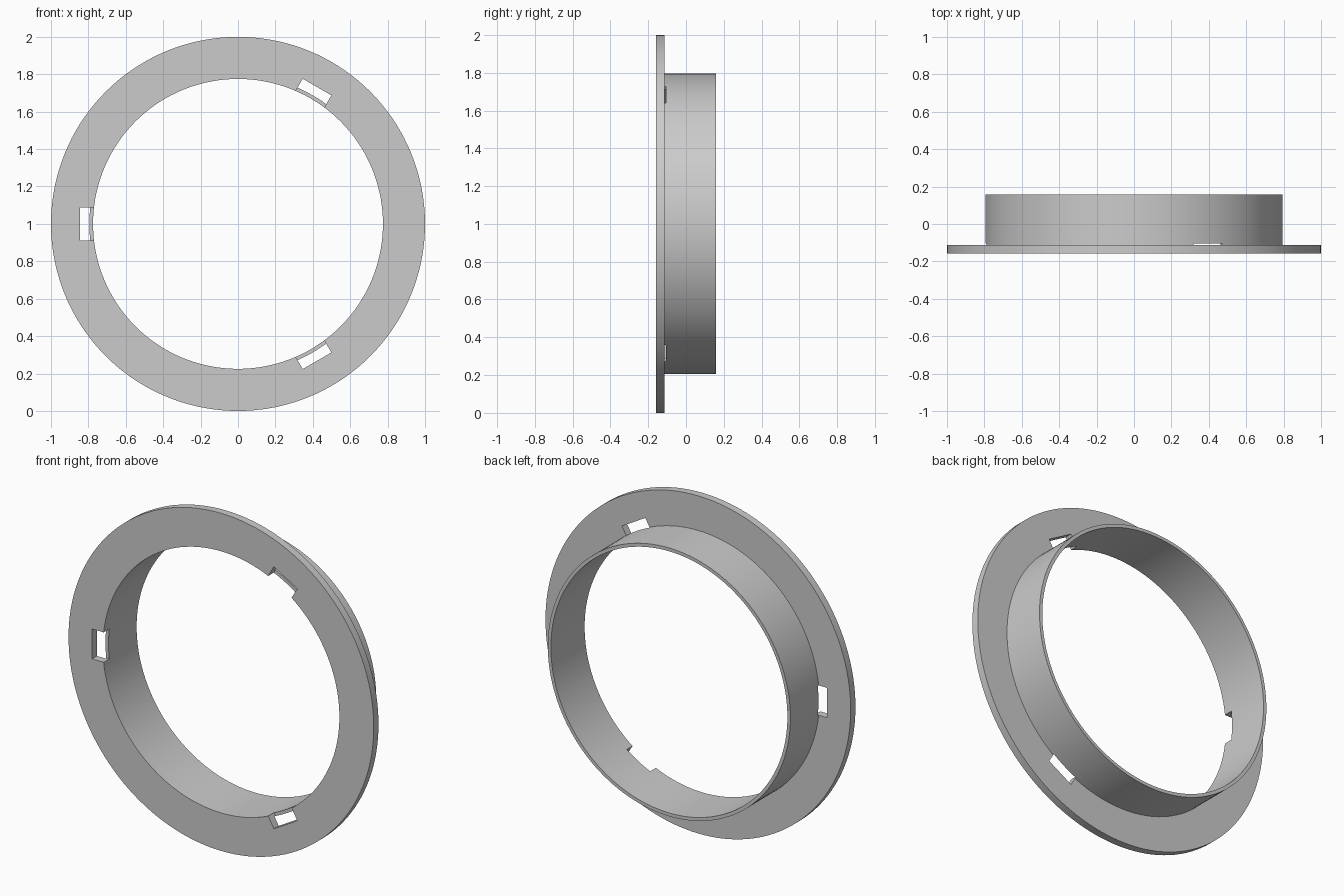
import bpy, bmesh, math
from mathutils import Matrix, Vector

cube = bpy.data.objects.get("Cube")
if cube:
    bpy.data.objects.remove(cube, do_unlink=True)

CENTRE = Vector((0, 0, 1))
FRONT, FLANGE_BACK, SLOT_BACK, BACK = -0.158, -0.113, -0.105, 0.158
RIM, SLEEVE, BORE = 1.0, 0.795, 0.775
SEGMENTS = 144

grey = bpy.data.materials.new("plain_grey")
grey.use_nodes = True
colour = (0.6, 0.6, 0.6, 1)
grey.diffuse_color = colour
grey.node_tree.nodes["Principled BSDF"].inputs["Base Color"].default_value = colour


def add_object(name, bm):
    bmesh.ops.recalc_face_normals(bm, faces=bm.faces)
    mesh = bpy.data.meshes.new(name)
    bm.to_mesh(mesh)
    bm.free()
    mesh.materials.append(grey)
    obj = bpy.data.objects.new(name, mesh)
    bpy.context.collection.objects.link(obj)
    return obj


# Flanged ring: an L-shaped profile turned about the y axis
profile = [(BORE, FRONT), (RIM, FRONT), (RIM, FLANGE_BACK),
           (SLEEVE, FLANGE_BACK), (SLEEVE, BACK), (BORE, BACK)]
bm = bmesh.new()
verts = [bm.verts.new((r, y, CENTRE.z)) for r, y in profile]
edges = [bm.edges.new((v, verts[i - 1])) for i, v in enumerate(verts)]
bmesh.ops.spin(bm, geom=verts + edges, cent=CENTRE, axis=(0, 1, 0),
               angle=math.tau, steps=SEGMENTS, use_merge=True)
bmesh.ops.remove_doubles(bm, verts=bm.verts, dist=1e-5)
ring = add_object("flanged_ring", bm)

# Three rectangular slots, open to the bore, through flange and sleeve root
bm = bmesh.new()
inner, outer, width = 0.70, 0.845, 0.177
depth = SLOT_BACK - FRONT + 0.1
for degrees in (60, 180, 300):
    place = (Matrix.Translation(CENTRE)
             @ Matrix.Rotation(math.radians(degrees), 4, 'Y')
             @ Matrix.Translation(((inner + outer) / 2, SLOT_BACK - depth / 2, 0))
             @ Matrix.Diagonal((outer - inner, depth, width, 1)))
    bmesh.ops.create_cube(bm, size=1, matrix=place)
cutter = add_object("slot_cutter", bm)
cutter.hide_render = True

cut = ring.modifiers.new("slots", 'BOOLEAN')
cut.operation = 'DIFFERENCE'
cut.solver = 'EXACT'
cut.object = cutter

# Apply the cut, then smooth the round walls
bpy.ops.object.select_all(action='DESELECT')
ring.select_set(True)
bpy.context.view_layer.objects.active = ring
bpy.ops.object.modifier_apply(modifier=cut.name)
bpy.data.objects.remove(cutter, do_unlink=True)
bpy.ops.object.shade_smooth_by_angle(angle=math.radians(30))
